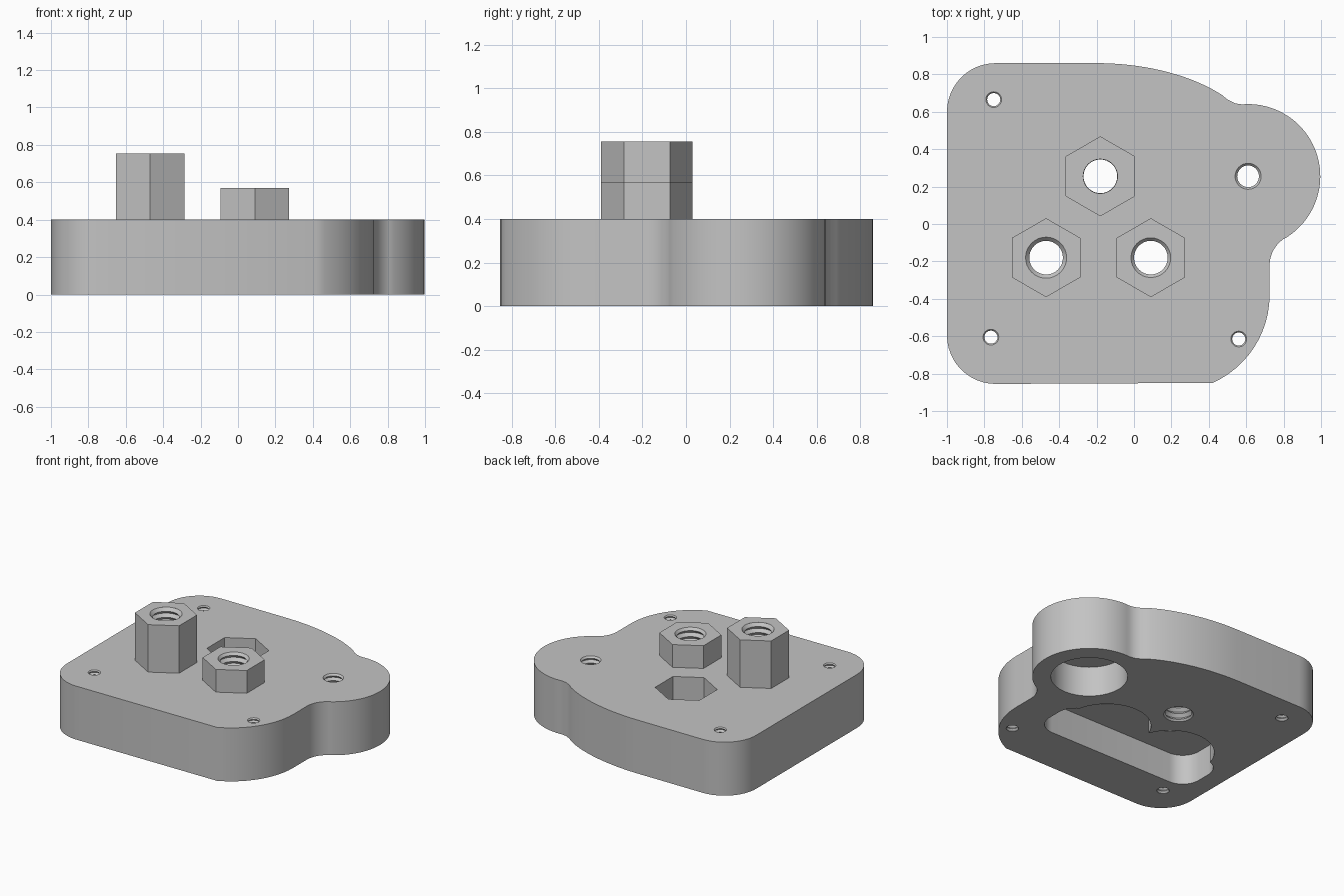
import bpy
import bmesh
from math import cos, sin, pi, radians
from mathutils import Vector

cube = bpy.data.objects.get("Cube")
if cube:
    bpy.data.objects.remove(cube, do_unlink=True)

grey = bpy.data.materials.new("machined grey")
grey.use_nodes = True
COLOUR = (0.55, 0.55, 0.55, 1)
grey.diffuse_color = COLOUR
grey.node_tree.nodes["Principled BSDF"].inputs["Base Color"].default_value = COLOUR

PLATE_TOP = 0.4
POCKET_TOP = 0.225
LOBE = (0.61, 0.255)
TALL, SHORT, SUNK = (-0.47, -0.18), (0.09, -0.18), (-0.18, 0.255)


def arc(centre, r, start, end, n=12):
    """Points on an arc, angles in degrees."""
    return [(centre[0] + r * cos(radians(start + (end - start) * i / n)),
             centre[1] + r * sin(radians(start + (end - start) * i / n)))
            for i in range(n + 1)]


def circle(centre, r, n=64):
    return arc(centre, r, 0, 360 - 360 / n, n - 1)


def hexagon(centre):
    return arc(centre, 0.211, 30, 330, 5)


def bezier(a, b, c, d, n=20):
    a, b, c, d = map(Vector, (a, b, c, d))
    ts = [i / n for i in range(n + 1)]
    return [tuple(a * (1 - t)**3 + b * 3 * t * (1 - t)**2
                  + c * 3 * t * t * (1 - t) + d * t**3) for t in ts]


def finish(name, bm):
    bmesh.ops.recalc_face_normals(bm, faces=bm.faces)
    mesh = bpy.data.meshes.new(name)
    bm.to_mesh(mesh)
    bm.free()
    mesh.materials.append(grey)
    obj = bpy.data.objects.new(name, mesh)
    bpy.context.collection.objects.link(obj)
    return obj


def loft(name, rings):
    """Closed solid through a stack of equal rings."""
    bm = bmesh.new()
    loops = [[bm.verts.new(p) for p in ring] for ring in rings]
    n = len(loops[0])
    for low, high in zip(loops, loops[1:]):
        for i in range(n):
            j = (i + 1) % n
            bm.faces.new((low[i], low[j], high[j], high[i]))
    bm.faces.new(loops[0])
    bm.faces.new(loops[-1])
    return finish(name, bm)


def prism(name, outline, z0, z1):
    return loft(name, [[(x, y, z) for x, y in outline] for z in (z0, z1)])


def thread(name, centre, r, pitch, z1, n=32):
    """Ridged cutter that leaves thread grooves in a hole."""
    rings, z, groove = [], -0.033, False
    while z < z1 + 0.05:
        radius = r + pitch * 0.45 * groove
        rings.append([(x, y, z) for x, y in circle(centre, radius, n)])
        z += pitch / 2
        groove = not groove
    return loft(name, rings)


def cut(target, cutters):
    for cutter in cutters:
        mod = target.modifiers.new(cutter.name, 'BOOLEAN')
        mod.operation = 'DIFFERENCE'
        mod.solver = 'EXACT'
        mod.object = cutter
    bpy.context.view_layer.update()
    graph = bpy.context.evaluated_depsgraph_get()
    mesh = bpy.data.meshes.new_from_object(target.evaluated_get(graph))
    target.modifiers.clear()
    target.data = mesh
    mesh.materials.clear()
    mesh.materials.append(grey)
    for poly in mesh.polygons:
        poly.material_index = 0
    for cutter in cutters:
        bpy.data.objects.remove(cutter, do_unlink=True)


def smooth(obj):
    bpy.ops.object.select_all(action='DESELECT')
    obj.select_set(True)
    bpy.context.view_layer.objects.active = obj
    bpy.ops.object.shade_smooth_by_angle(angle=radians(30))


# Plate outline, counterclockwise from the front left corner
outline = arc((-0.74, -0.595), 0.26, 180, 270)
outline += arc((0.211, -0.38), 0.514, -66, 0)
outline += arc((0.895, -0.221), 0.17, 180, 120.9)
outline += arc(LOBE, 0.386, -58, 95, 40)
outline += [(0.54, 0.645), (0.50, 0.665)]
outline += bezier((0.47, 0.69), (0.3, 0.80), (0.05, 0.86), (-0.2, 0.86))
outline += arc((-0.74, 0.60), 0.26, 90, 180)
plate = prism("plate", outline, 0, PLATE_TOP)

# Underside pockets, hexagonal recess and threaded holes
slot = []
for cx, cy, start in ((0.32, -0.24, 0), (-0.72, -0.24, 90),
                      (-0.72, -0.345, 180), (0.32, -0.345, 270)):
    slot += arc((cx, cy), 0.14, start, start + 90, 10)
cutters = [
    prism("slot_pocket", slot, -0.1, POCKET_TOP),
    prism("tall_pocket", circle(TALL, 0.3), -0.1, POCKET_TOP),
    prism("short_pocket", circle(SHORT, 0.3), -0.1, POCKET_TOP),
    prism("lobe_pocket", circle(LOBE, 0.26), -0.1, POCKET_TOP),
    prism("hex_recess", hexagon(SUNK), 0.19, 0.6),
    thread("lobe_hole", LOBE, 0.058, 0.035, PLATE_TOP),
]
for centre in (TALL, SHORT, SUNK):
    cutters.append(thread("main_hole", centre, 0.09, 0.045, PLATE_TOP))
for centre in ((-0.75, 0.665), (-0.765, -0.605), (0.56, -0.615)):
    cutters.append(thread("screw_hole", centre, 0.035, 0.025, PLATE_TOP, 24))
cut(plate, cutters)
smooth(plate)

# Hexagonal threaded posts
for name, centre, top in (("tall_post", TALL, 0.755), ("short_post", SHORT, 0.57)):
    post = prism(name, hexagon(centre), PLATE_TOP, top)
    cut(post, [thread("post_hole", centre, 0.09, 0.045, top)])
    smooth(post)
